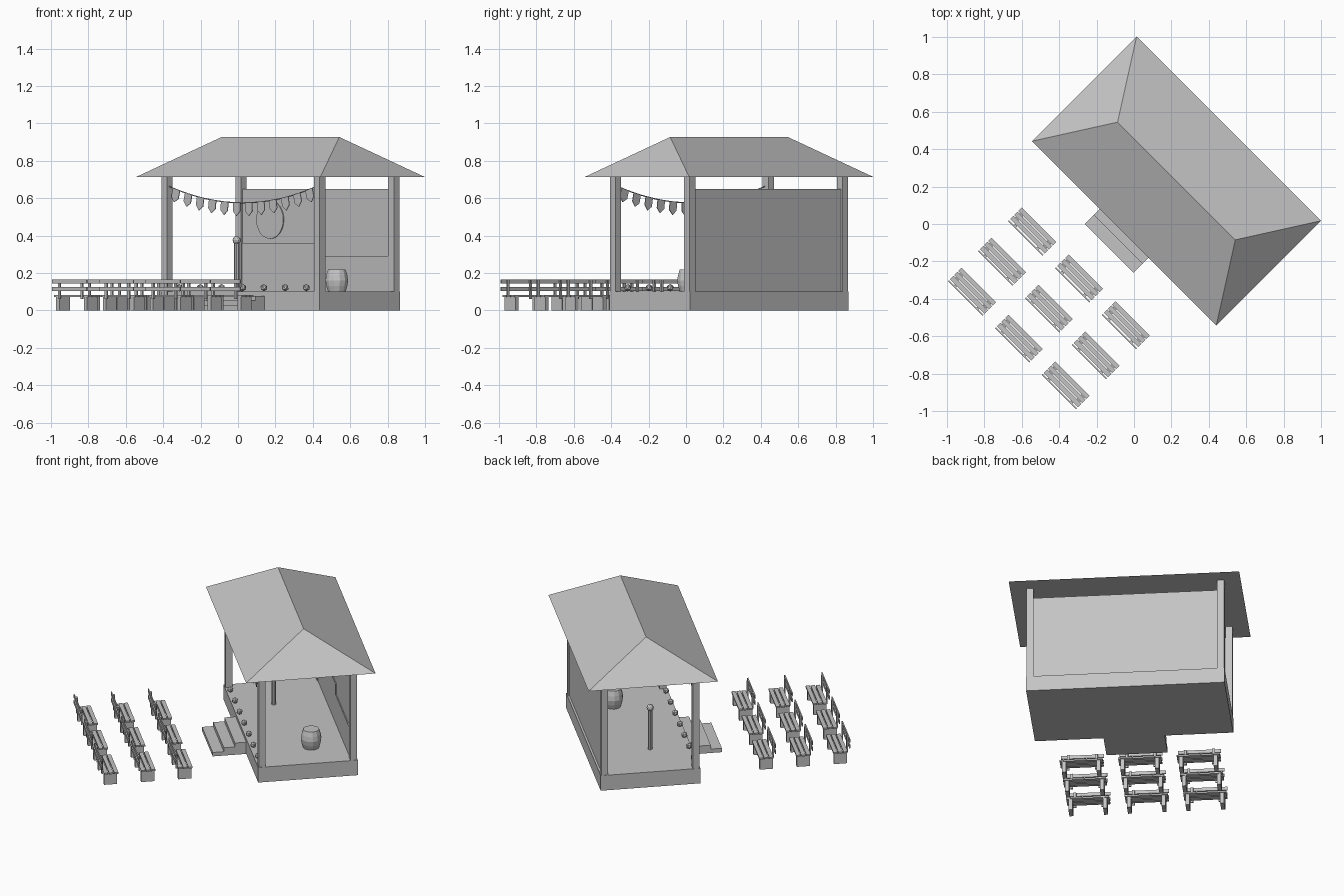
import bpy, bmesh, math
from mathutils import Matrix, Vector

cube = bpy.data.objects.get("Cube")
if cube:
    bpy.data.objects.remove(cube, do_unlink=True)

grey = bpy.data.materials.new("plain grey")
grey.use_nodes = True
COLOUR = (0.55, 0.55, 0.55, 1)
grey.diffuse_color = COLOUR
grey.node_tree.nodes["Principled BSDF"].inputs["Base Color"].default_value = COLOUR

# The whole set is turned 45 degrees; everything below is in stage coordinates
PLACE = Matrix.Translation((0.227, 0.23, 0)) @ Matrix.Rotation(math.radians(-45), 4, 'Z')
FLOOR = 0.10


def finish(name, bm, at=(0, 0, 0)):
    bmesh.ops.recalc_face_normals(bm, faces=bm.faces)
    mesh = bpy.data.meshes.new(name)
    bm.to_mesh(mesh)
    bm.free()
    mesh.materials.append(grey)
    ob = bpy.data.objects.new(name, mesh)
    ob.matrix_world = PLACE @ Matrix.Translation(at)
    bpy.context.collection.objects.link(ob)
    return ob


def add_box(bm, x, y, z):
    """Box from (low, high) pairs."""
    size = [b - a for a, b in (x, y, z)]
    mid = [(a + b) / 2 for a, b in (x, y, z)]
    bmesh.ops.create_cube(bm, size=1, matrix=Matrix.Translation(mid) @ Matrix.Diagonal((*size, 1)))


def box(name, x, y, z):
    bm = bmesh.new()
    add_box(bm, x, y, z)
    return finish(name, bm)


def lathe(name, profile, sides, at):
    """Closed turned shape from (radius, height) rings."""
    bm = bmesh.new()
    rings = [[bm.verts.new((r * math.cos(math.tau * i / sides), r * math.sin(math.tau * i / sides), z))
              for i in range(sides)] for r, z in profile]
    for a, b in zip(rings, rings[1:]):
        for i in range(sides):
            j = (i + 1) % sides
            bm.faces.new((a[i], a[j], b[j], b[i]))
    bm.faces.new(rings[0])
    bm.faces.new(rings[-1])
    return finish(name, bm, at)


# Platform and steps
box("stage_floor", (-0.6, 0.6), (-0.305, 0.305), (0, FLOOR))
bm = bmesh.new()
for i in range(3):
    add_box(bm, (-0.185, 0.185), (-0.51 + i * 0.068, -0.305), (0, 0.026 * (i + 1)))
finish("front_steps", bm)

# Corner posts
for sx, side in ((-1, "right"), (1, "left")):
    for sy, end in ((-1, "front"), (1, "back")):
        px, py = sx * 0.577, sy * 0.28
        box(f"{end}_{side}_post", (px - 0.021, px + 0.021), (py - 0.021, py + 0.021), (FLOOR, 0.716))

# Hipped roof
bm = bmesh.new()
eaves = [bm.verts.new((x, y, 0.713)) for x, y in ((-0.697, -0.396), (0.697, -0.396), (0.697, 0.396), (-0.697, 0.396))]
ridge = [bm.verts.new((x, 0, 0.927)) for x in (-0.445, 0.445)]
bm.faces.new(eaves)
bm.faces.new((eaves[0], eaves[1], ridge[1], ridge[0]))
bm.faces.new((eaves[2], eaves[3], ridge[0], ridge[1]))
bm.faces.new((eaves[1], eaves[2], ridge[1]))
bm.faces.new((eaves[3], eaves[0], ridge[0]))
finish("hipped_roof", bm)

# Back wall with flat scenery plates
box("back_wall", (-0.575, 0.575), (0.27, 0.292), (FLOOR, 0.65))
box("tall_scenery", (-0.556, 0.06), (0.264, 0.27), (FLOOR, 0.36))
box("low_scenery", (0.06, 0.556), (0.264, 0.27), (FLOOR, 0.29))
bm = bmesh.new()
bmesh.ops.create_cone(bm, cap_ends=True, segments=24, radius1=0.102, radius2=0.102, depth=0.006,
                      matrix=Matrix.Rotation(math.pi / 2, 4, 'X'))
finish("round_scenery", bm, (-0.345, 0.267, 0.485))

# Barrel and microphone
lathe("barrel", [(0.048, 0), (0.058, 0.03), (0.063, 0.06), (0.058, 0.09), (0.048, 0.12)], 12, (0.366, 0.06, FLOOR))
lathe("microphone_stand", [(0.014, 0), (0.014, 0.265)], 8, (-0.276, -0.055, FLOOR))
bm = bmesh.new()
bmesh.ops.create_icosphere(bm, subdivisions=2, radius=0.022)
finish("microphone_head", bm, (-0.276, -0.055, 0.375))

# Footlights along the front edge
for i in range(-3, 4):
    bm = bmesh.new()
    bmesh.ops.create_icosphere(bm, subdivisions=1, radius=0.02)
    finish("footlight", bm, (i * 0.16, -0.285, 0.122))

# Bunting: sagging cord with pointed flags
HALF = 0.557


def cord_z(x):
    return 0.575 + 0.088 * (x / HALF) ** 2


curve = bpy.data.curves.new("bunting_cord", 'CURVE')
curve.dimensions = '3D'
curve.bevel_depth = 0.003
curve.bevel_resolution = 0
spline = curve.splines.new('POLY')
spline.points.add(16)
for i, p in enumerate(spline.points):
    x = -HALF + 2 * HALF * i / 16
    p.co = (x, -0.285, cord_z(x), 1)
curve.materials.append(grey)
cord = bpy.data.objects.new("bunting_cord", curve)
cord.matrix_world = PLACE
bpy.context.collection.objects.link(cord)

bm = bmesh.new()
for i in range(12):
    x = (i - 5.5) * 0.091
    lean = Matrix.Rotation(-math.atan(2 * 0.088 * x / HALF ** 2), 4, 'Y')
    top = Vector((x, -0.285, cord_z(x)))
    outline = ((-0.027, 0), (0.027, 0), (0.027, -0.045), (0, -0.07), (-0.027, -0.045))
    sides = [[bm.verts.new(top + lean @ Vector((u, d, v))) for u, v in outline] for d in (-0.002, 0.002)]
    for s in sides:
        bm.faces.new(s)
    for a in range(5):
        b = (a + 1) % 5
        bm.faces.new((sides[0][a], sides[0][b], sides[1][b], sides[1][a]))
finish("bunting_flags", bm)


# Audience benches facing the stage
def bench(at):
    bm = bmesh.new()
    for s in (-1, 1):
        x = s * 0.105
        add_box(bm, (x - 0.012, x + 0.012), (-0.035, 0.045), (0, 0.073))
        x = s * 0.085
        add_box(bm, (x - 0.008, x + 0.008), (-0.046, -0.037), (0.062, 0.165))
    for i in range(3):
        y = -0.037 + i * 0.031
        add_box(bm, (-0.13, 0.13), (y, y + 0.025), (0.073, 0.083))
    for z in (0.104, 0.143):
        add_box(bm, (-0.13, 0.13), (-0.053, -0.046), (z, z + 0.022))
    finish("bench", bm, at)


for row in (-1, 0, 1):
    for column in (-1, 0, 1):
        bench((column * 0.354, -0.963 + row * 0.227, 0))
